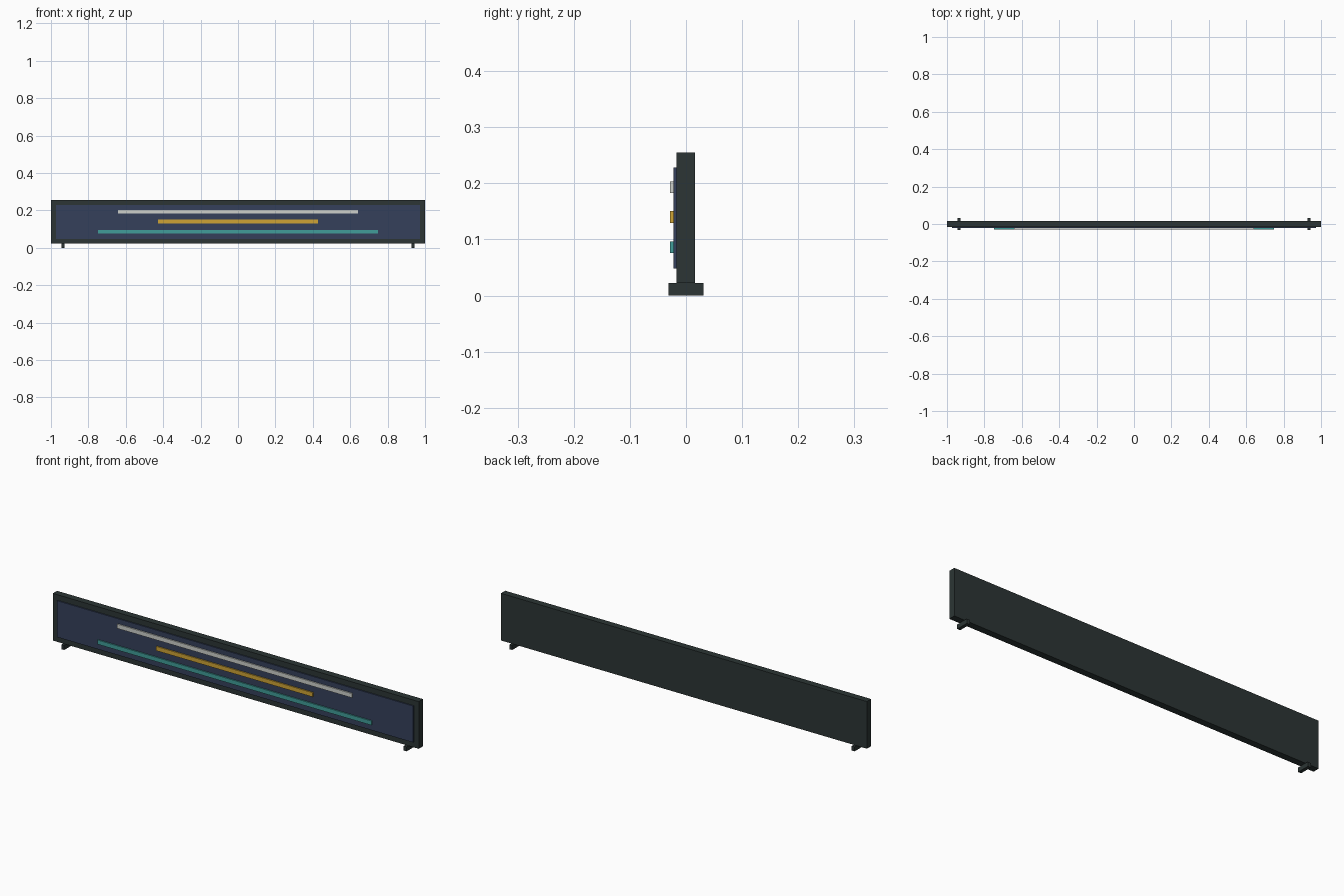
import bpy

if "Cube" in bpy.data.objects:
    bpy.data.objects.remove(bpy.data.objects["Cube"])


def material(name, rgb):
    m = bpy.data.materials.new(name)
    m.diffuse_color = (*rgb, 1.0)
    m.use_nodes = True
    m.node_tree.nodes["Principled BSDF"].inputs["Base Color"].default_value = m.diffuse_color
    return m


charcoal = material("charcoal", (0.025, 0.036, 0.035))
navy = material("navy", (0.035, 0.051, 0.105))
off_white = material("off_white", (0.61, 0.63, 0.60))
amber = material("amber", (0.62, 0.37, 0.035))
teal = material("teal", (0.052, 0.34, 0.32))


def box(name, x, y, z, mat):
    """Box from (min, max) ranges on each axis."""
    bpy.ops.mesh.primitive_cube_add(size=1)
    ob = bpy.context.object
    ob.name = name
    for v in ob.data.vertices:
        v.co = [r[0] if c < 0 else r[1] for c, r in zip(v.co, (x, y, z))]
    ob.data.materials.append(mat)
    return ob


# Board body
box("board", (-1, 1), (-0.017, 0.016), (0.022, 0.255), charcoal)

# Inset-looking face panel
box("face_panel", (-0.973, 0.973), (-0.0225, -0.017), (0.048, 0.228), navy)

# Raised stripes: half length, centre height, colour
for name, half, z, mat in (("upper_stripe", 0.642, 0.193, off_white),
                           ("middle_stripe", 0.428, 0.140, amber),
                           ("lower_stripe", 0.749, 0.086, teal)):
    box(name, (-half, half), (-0.0285, -0.0225), (z - 0.0105, z + 0.0105), mat)

# Feet
for side, name in ((-1, "left_foot"), (1, "right_foot")):
    cx = side * 0.936
    box(name, (cx - 0.008, cx + 0.008), (-0.0315, 0.0315), (0, 0.022), charcoal)
